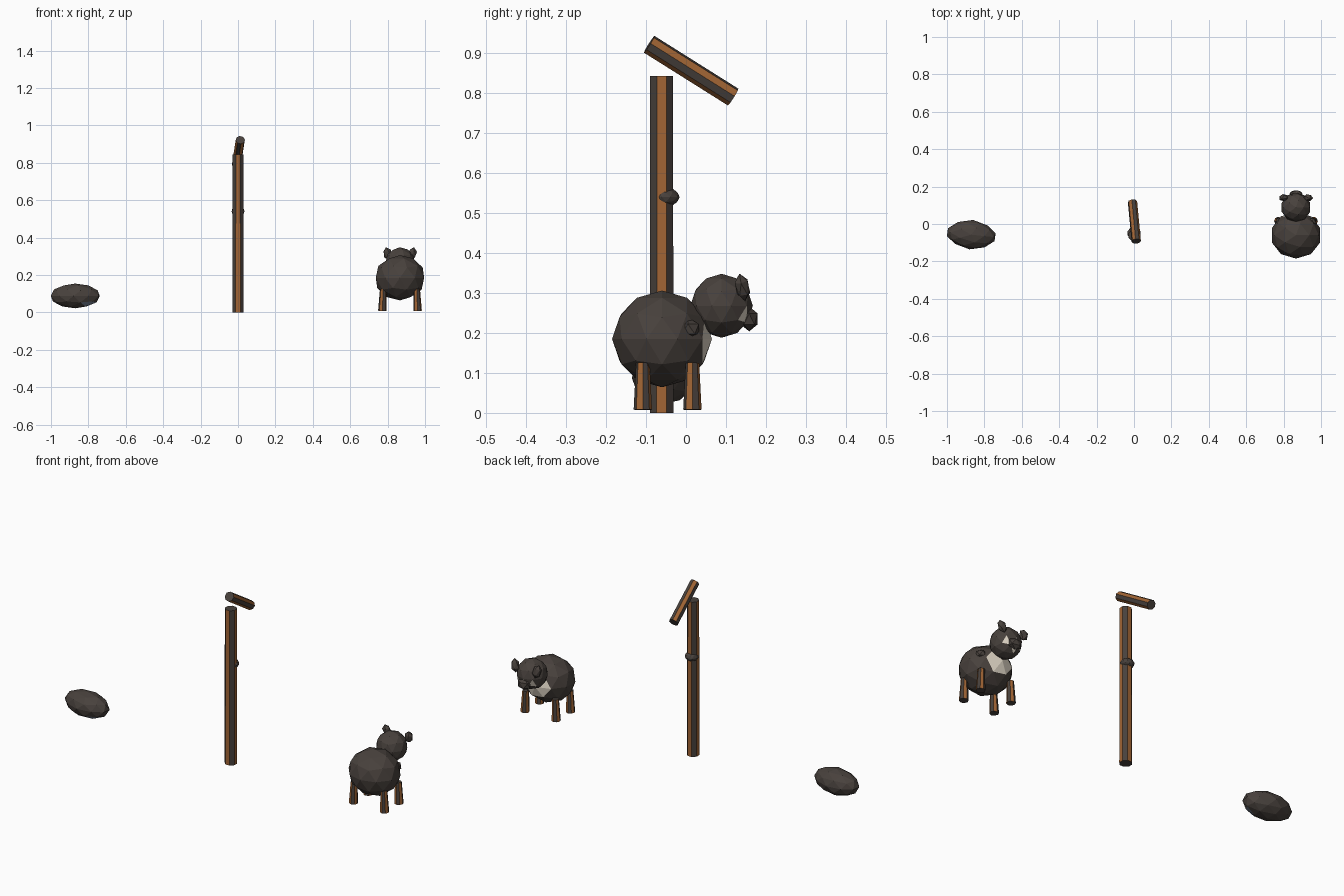
import bpy, bmesh, math
from mathutils import Vector, Matrix

if "Cube" in bpy.data.objects:
    bpy.data.objects.remove(bpy.data.objects["Cube"])


def material(name, rgb):
    m = bpy.data.materials.new(name)
    m.diffuse_color = (*rgb, 1)
    m.use_nodes = True
    m.node_tree.nodes["Principled BSDF"].inputs["Base Color"].default_value = m.diffuse_color
    return m


DARK = material("dark charcoal", (0.065, 0.053, 0.046))
BROWN = material("wood brown", (0.36, 0.13, 0.035))
CREAM = material("cream", (0.75, 0.68, 0.57))
SLATE = material("slate blue", (0.20, 0.24, 0.32))


def finish(name, bm, mats, rule=None):
    bmesh.ops.recalc_face_normals(bm, faces=bm.faces)
    bm.normal_update()
    for f in bm.faces:
        f.material_index = int(rule(f.normal)) if rule else 0
    me = bpy.data.meshes.new(name)
    bm.to_mesh(me)
    bm.free()
    for m in mats:
        me.materials.append(m)
    ob = bpy.data.objects.new(name, me)
    bpy.context.collection.objects.link(ob)
    return ob


def blob(name, centre, radii, sub=2, rule=None, accent=CREAM, tilt=(0, 0, 0)):
    """Faceted ellipsoid; the rule picks accent faces by direction."""
    bm = bmesh.new()
    bmesh.ops.create_icosphere(bm, subdivisions=sub, radius=1)
    rot = (Matrix.Rotation(tilt[2], 4, 'Z') @ Matrix.Rotation(tilt[1], 4, 'Y')
           @ Matrix.Rotation(tilt[0], 4, 'X'))
    bm.transform(Matrix.Translation(centre) @ rot @ Matrix.Diagonal((*radii, 1)))
    return finish(name, bm, [DARK, accent] if rule else [DARK], rule)


def pole(name, a, b, r1, r2, turn=0.0):
    """Eight-sided timber between two points, alternating brown and dark sides."""
    a, b = Vector(a), Vector(b)
    d = b - a
    bm = bmesh.new()
    bmesh.ops.create_cone(bm, cap_ends=True, segments=8, radius1=r1,
                          radius2=r2, depth=d.length)
    aim = Vector((0, 0, 1)).rotation_difference(d)
    bm.transform(Matrix.Translation((a + b) / 2) @ aim.to_matrix().to_4x4()
                 @ Matrix.Rotation(turn, 4, 'Z'))

    def striped(normal):
        n = aim.inverted() @ normal
        side = int(((math.atan2(n.y, n.x) - turn) % math.tau) / math.tau * 8)
        return abs(n.z) < 0.7 and side % 2 == 1
    return finish(name, bm, [DARK, BROWN], striped)


# Post, leaning top beam and post knot
pole("post", (0, -0.061, 0), (0, -0.061, 0.843), 0.032, 0.031, math.pi / 8)
pole("top_beam", (0.012, -0.092, 0.922), (-0.008, 0.118, 0.790), 0.025, 0.025)
blob("post_knot", (0, -0.050, 0.54), (0.036, 0.034, 0.024))

# Stone with pointed ends and a bluish patch underneath
stone = blob("stone", (-0.87, -0.057, 0.088), (0.135, 0.08, 0.066), tilt=(0, 0, -0.12),
             rule=lambda n: n.z < -0.6 and n.y < -0.2 and n.x > 0.1, accent=SLATE)
for v in stone.data.vertices:
    t = min(1, abs(v.co.x + 0.87) / 0.13)
    v.co.y = -0.057 + (v.co.y + 0.057) * (1 - 0.15 * t)

# Animal body and head, with a pale chest and chin
X = 0.866
blob("body", (X, -0.06, 0.185), (0.136, 0.125, 0.121),
     rule=lambda n: n.y > 0.82 and n.z < 0.2)
blob("head", (X, 0.089, 0.268), (0.08, 0.078, 0.08),
     rule=lambda n: n.y > 0.75 and n.z < -0.2)
blob("snout", (X, 0.158, 0.235), (0.04, 0.025, 0.031), sub=1)
blob("side_tuft", (0.95, 0.005, 0.21), (0.028, 0.032, 0.028), sub=1)

# Ears and legs
for s, side in ((-1, "left"), (1, "right")):
    blob(f"{side}_ear", (X + s * 0.066, 0.141, 0.314), (0.025, 0.019, 0.036),
         sub=1, tilt=(0.2, s * 0.25, 0))
    for y, end in ((-0.108, "front"), (0.016, "back")):
        pole(f"{side}_{end}_leg", (X + s * 0.094, y, 0.008),
             (X + s * 0.09, y, 0.125), 0.023, 0.017)
